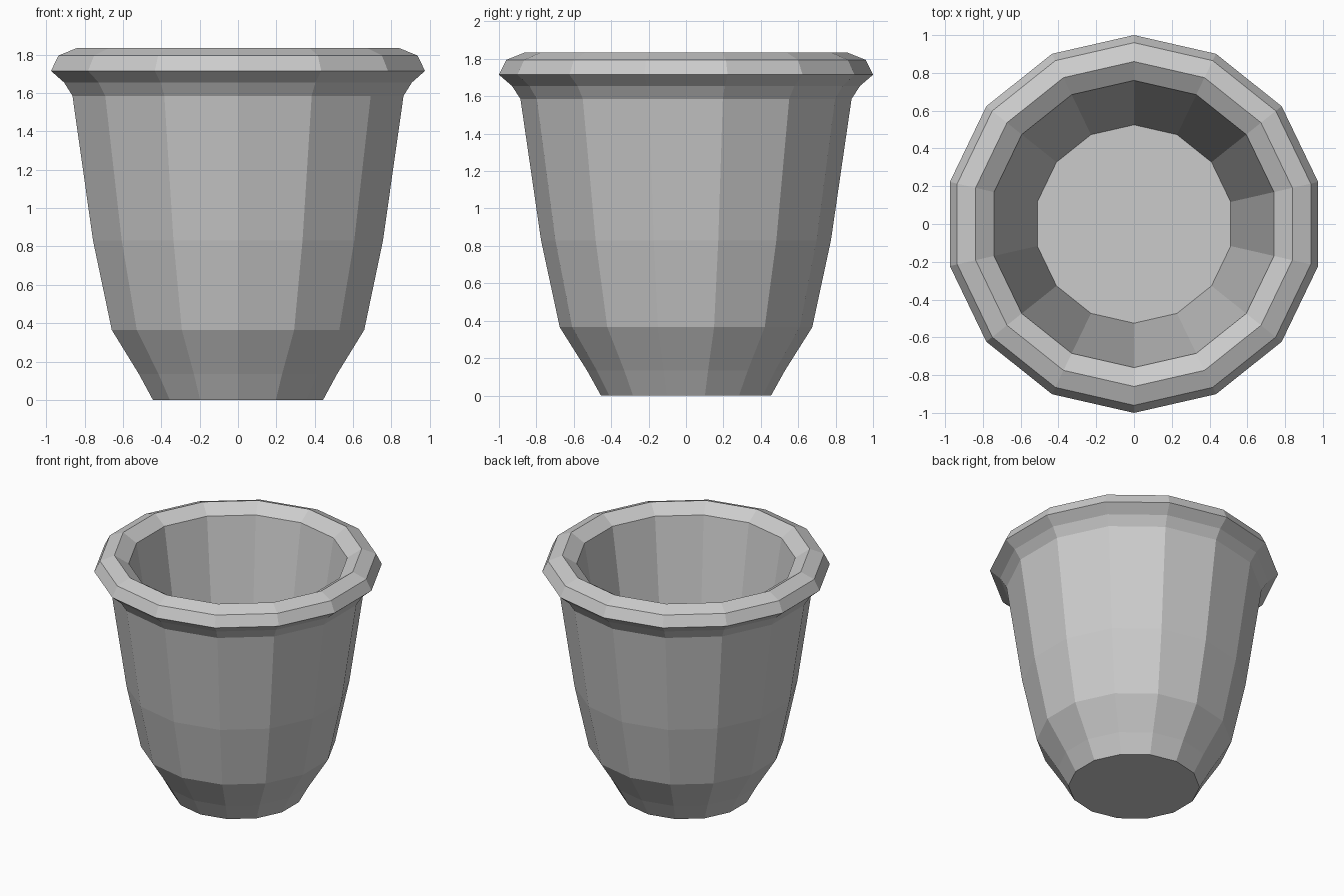
import bpy, bmesh
from math import sin, cos, pi

if "Cube" in bpy.data.objects:
    bpy.data.objects.remove(bpy.data.objects["Cube"])

SIDES = 14

# Half profile (radius, height): outside from base to rim, then down the inside
PROFILE = [
    (0.455, 0.0), (0.53, 0.135), (0.675, 0.365), (0.775, 0.83), (0.885, 1.585),
    (0.93, 1.655), (1.0, 1.715), (0.96, 1.795), (0.86, 1.835),
    (0.76, 1.77), (0.525, 0.3),
]


def lathe(name, profile, sides):
    """Revolve a profile into a closed, flat-shaded solid."""
    bm = bmesh.new()
    rings = []
    for r, z in profile:
        rings.append([bm.verts.new((r * sin(2 * pi * i / sides),
                                    r * cos(2 * pi * i / sides), z))
                      for i in range(sides)])
    for a, b in zip(rings, rings[1:]):
        for i in range(sides):
            j = (i + 1) % sides
            bm.faces.new((a[i], a[j], b[j], b[i]))
    # Underside and inner floor
    bm.faces.new(rings[0])
    bm.faces.new(rings[-1])
    bmesh.ops.recalc_face_normals(bm, faces=bm.faces)
    mesh = bpy.data.meshes.new(name)
    bm.to_mesh(mesh)
    bm.free()
    obj = bpy.data.objects.new(name, mesh)
    bpy.context.collection.objects.link(obj)
    return obj


# Hollow pot with a flared rim
lathe("plant_pot", PROFILE, SIDES)
